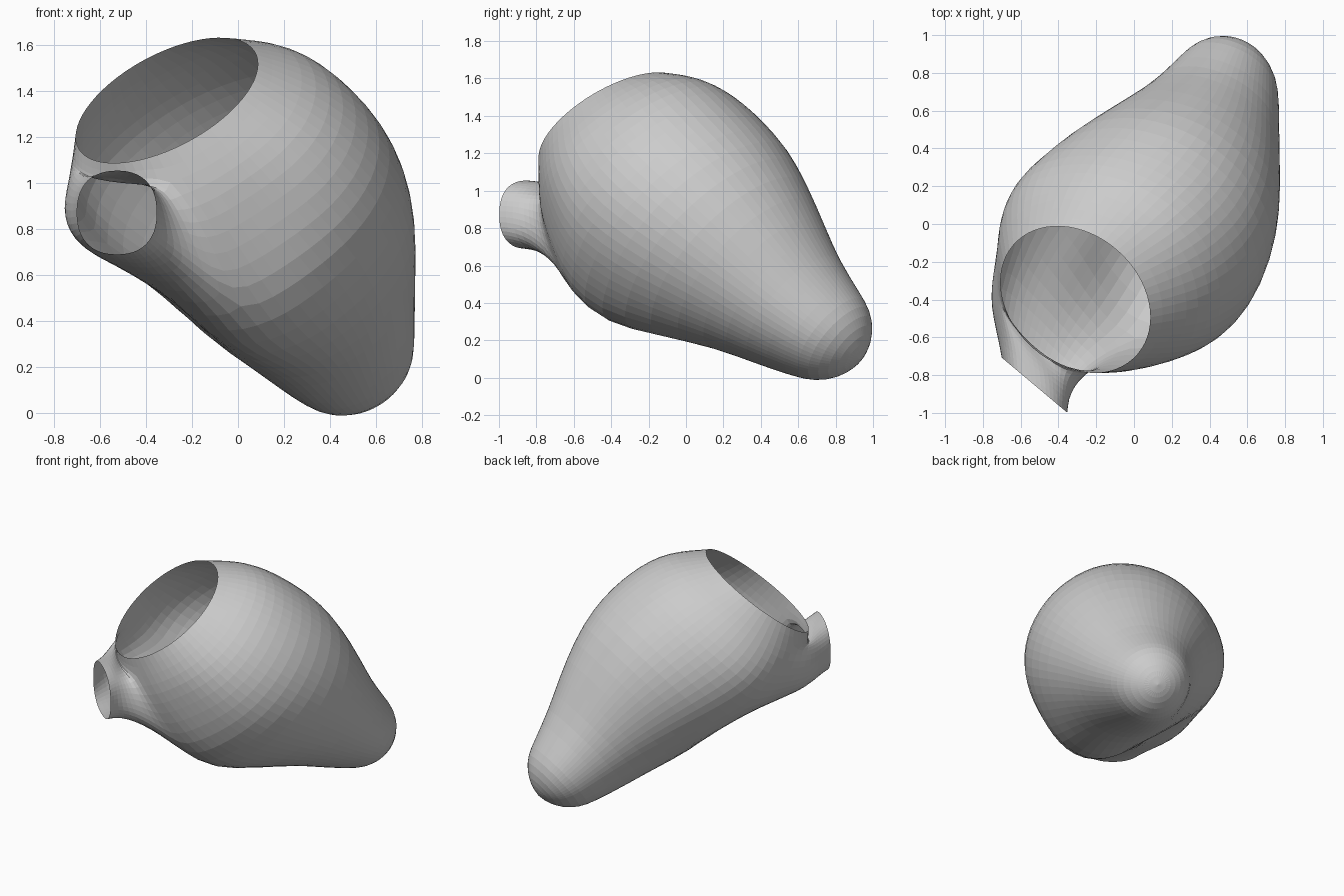
import bpy, bmesh, math
from mathutils import Vector as V

if "Cube" in bpy.data.objects:
    bpy.data.objects.remove(bpy.data.objects["Cube"])

SEG = 32
bm = bmesh.new()

# Spine of the chamber: centre, radius (apex bulb to wide rim)
apex_dir = V((-.35, -.72, .58)).normalized()
rim_dir = V((-.42, -.46, .78)).normalized()
p0 = V((.465, .72, .27))
spine = [(p0 - apex_dir * .285 * math.cos(math.radians(a)), .28 * math.sin(math.radians(a)))
         for a in (18, 38, 60, 82)]
spine += [(V(c), r) for c, r in [
    ((.42, .58, .37), .355), ((.36, .43, .50), .445), ((.26, .24, .66), .56),
    ((.15, .07, .80), .64), ((.05, -.08, .92), .67), ((-.04, -.18, 1.02), .667),
    ((-.12, -.26, 1.12), .635), ((-.19, -.32, 1.21), .58), ((-.25, -.36, 1.285), .51),
    ((-.31, -.40, 1.36), .44)]]
toward_spout = V((-.69, -.37, -.60))

# Soft swellings and dents: place, amount, reach
blobs = [((-.36, -.12, .42), -.12, .30), ((.10, -.42, .30), .10, .30),
         ((.74, .55, .28), .045, .22), ((.33, .55, .10), .035, .2),
         ((-.60, .18, 1.0), .05, .3), ((.12, -.78, .85), -.06, .28),
         ((.18, -.10, 1.58), .03, .3)]


def ring(c, n, u, r, shaped):
    w = n.cross(u)
    out = []
    for k in range(SEG):
        a = 2 * math.pi * k / SEG
        d = u * math.cos(a) + w * math.sin(a)
        p = c + d * r
        if shaped:
            p = p + d * sum(h * math.exp(-((p - V(q)).length / s) ** 2) for q, h, s in blobs)
        out.append(bm.verts.new(p))
    return out


# Chamber wall
rows = []
for i, (c, r) in enumerate(spine):
    t = max(0, (i - 3) / (len(spine) - 4))
    n = apex_dir.lerp(rim_dir, t).normalized()
    u = (toward_spout - n * toward_spout.dot(n)).normalized()
    rows.append(ring(c, n, u, r, i < len(spine) - 1))
tip = bm.verts.new(p0 - apex_dir * .29)
for k in range(SEG):
    bm.faces.new((tip, rows[0][(k + 1) % SEG], rows[0][k]))

# Leave a window in the wall for the side spout
r0, r1, half = 8, 12, 4
for i in range(len(rows) - 1):
    for k in range(SEG):
        kk = (k + SEG // 2) % SEG - SEG // 2
        if r0 <= i < r1 and -half <= kk < half:
            continue
        k2 = (k + 1) % SEG
        bm.faces.new((rows[i][k], rows[i][k2], rows[i + 1][k2], rows[i + 1][k]))

loop = [rows[r0][k] for k in range(-half, half)]
loop += [rows[i][half] for i in range(r0, r1)]
loop += [rows[r1][k] for k in range(half, -half, -1)]
loop += [rows[i][-half] for i in range(r1, r0, -1)]

# Spout mouth, a rounded upright opening matched to the window
mouth_c, side = V((-.527, -.853, .872)), V((.175, -.147, 0))
N = len(loop)
cen = sum((v.co for v in loop), V()) / N


def angle(p):
    d = p - cen
    return math.atan2(d.z, d.dot(side.normalized()))


a0 = angle(loop[half].co)
sgn = 1 if math.sin(angle(loop[half + 3].co) - a0) > 0 else -1


def sq(x):
    return math.copysign(abs(x) ** .85, x)


mouth = []
for j in range(N):
    a = a0 + sgn * 2 * math.pi * (j - half) / N
    mouth.append(mouth_c + side * sq(math.cos(a)) + V((0, 0, .184)) * sq(math.sin(a)))

axis = V((.0, -1, 0))
prev = loop
for s in (.2, .4, .6, .8, 1):
    cur = []
    for j in range(N):
        a, b = loop[j].co, mouth[j]
        q = b - axis * .2
        cur.append(bm.verts.new(a * (1 - s) ** 2 + q * 2 * s * (1 - s) + b * s * s))
    for j in range(N):
        j2 = (j + 1) % N
        bm.faces.new((prev[j], prev[j2], cur[j2], cur[j]))
    prev = cur

# Relax the join between wall and spout
for _ in range(4):
    near = [v for v in bm.verts if not v.is_boundary and (v.co - cen).length < .5]
    bmesh.ops.smooth_vert(bm, verts=near, factor=.4, use_axis_x=True, use_axis_y=True, use_axis_z=True)

# Cheek swelling on the left, running into the spout
for v in bm.verts:
    if not v.is_boundary:
        g = math.exp(-((v.co - V((-.70, -.36, .82))).length / .23) ** 2)
        v.co += V((-.075, -.01, -.015)) * g
bmesh.ops.recalc_face_normals(bm, faces=bm.faces)

me = bpy.data.meshes.new("chamber_shell")
bm.to_mesh(me)
bm.free()
ob = bpy.data.objects.new("chamber_shell", me)
bpy.context.collection.objects.link(ob)
ob.modifiers.new("smooth_surface", 'SUBSURF').levels = 1
ob.modifiers[0].render_levels = 1
